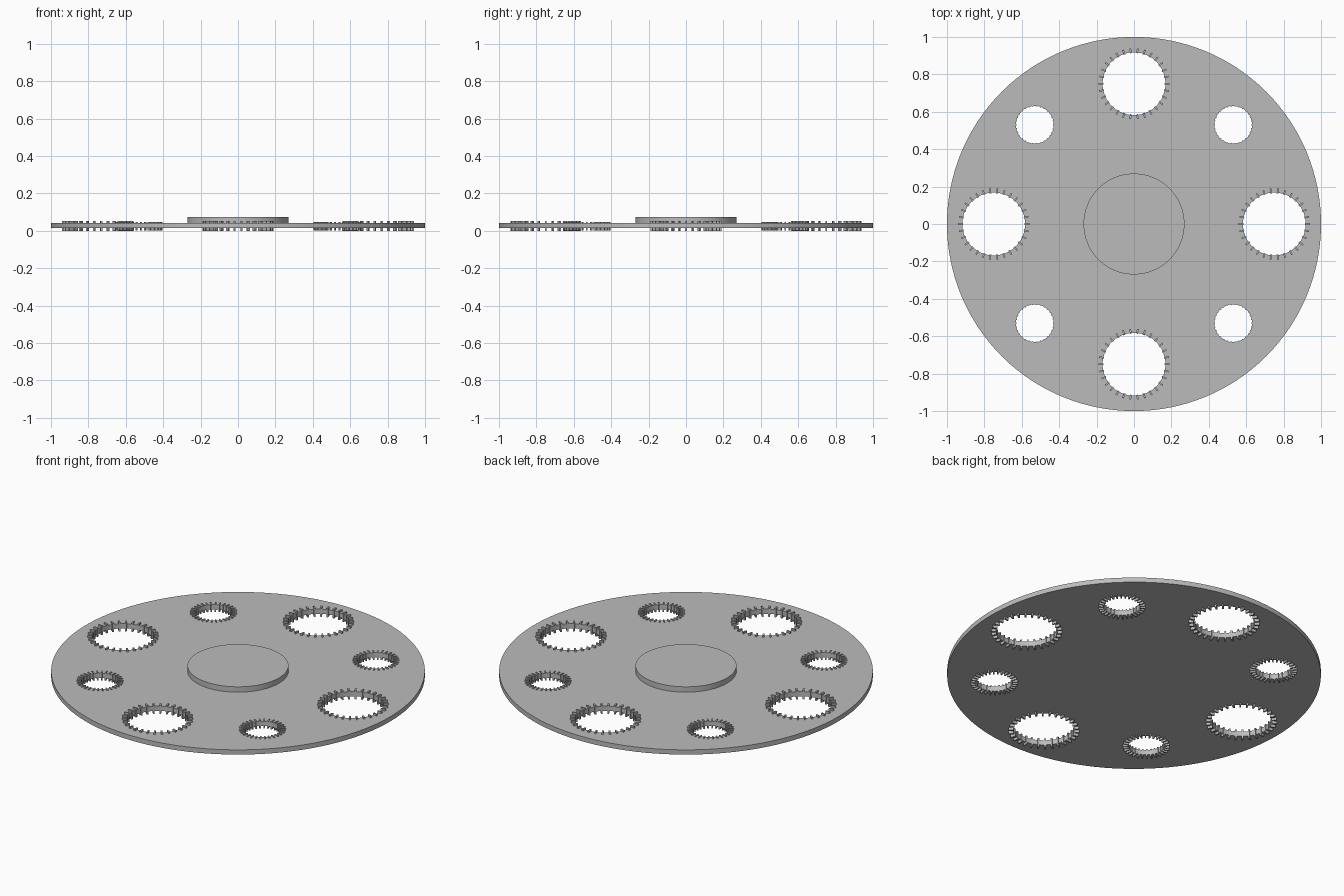
import bpy, bmesh
from math import sin, cos, pi, radians
from mathutils import Matrix, Vector

cube = bpy.data.objects.get("Cube")
if cube:
    bpy.data.objects.remove(cube, do_unlink=True)

grey = bpy.data.materials.new("plain grey")
grey.use_nodes = True
grey.diffuse_color = (0.5, 0.5, 0.5, 1)
grey.node_tree.nodes["Principled BSDF"].inputs["Base Color"].default_value = (0.5, 0.5, 0.5, 1)

PLATE_BOTTOM, PLATE_TOP, HUB_TOP = 0.015, 0.043, 0.075
RING = 0.75


def select(obj):
    bpy.ops.object.select_all(action='DESELECT')
    obj.select_set(True)
    bpy.context.view_layer.objects.active = obj


def link(name, data):
    obj = bpy.data.objects.new(name, data)
    bpy.context.collection.objects.link(obj)
    data.materials.append(grey)
    return obj


def round_plate(name, z0, z1, circles):
    """Flat plate from an outer circle and any hole circles: (x, y, radius, sides)."""
    curve = bpy.data.curves.new(name, 'CURVE')
    curve.dimensions = '2D'
    curve.fill_mode = 'BOTH'
    curve.extrude = (z1 - z0) / 2
    for x, y, r, n in circles:
        spline = curve.splines.new('POLY')
        spline.points.add(n - 1)
        for i, p in enumerate(spline.points):
            a = 2 * pi * i / n
            p.co = (x + r * cos(a), y + r * sin(a), 0, 1)
        spline.use_cyclic_u = True
    obj = link(name, curve)
    obj.location.z = (z0 + z1) / 2
    select(obj)
    bpy.ops.object.convert(target='MESH')
    obj = bpy.context.object
    bm = bmesh.new()
    bm.from_mesh(obj.data)
    bmesh.ops.remove_doubles(bm, verts=bm.verts, dist=1e-5)
    bmesh.ops.recalc_face_normals(bm, faces=bm.faces)
    bm.to_mesh(obj.data)
    bm.free()
    bpy.ops.object.shade_smooth_by_angle(angle=radians(30))
    return obj


def tooth_ring(name, x, y, r0, r1, z0, z1, width, count):
    """Ring of thin upright fins around a hole."""
    bm = bmesh.new()
    size = Matrix.Diagonal((r1 - r0, width, z1 - z0, 1))
    out = Matrix.Translation(((r0 + r1) / 2, 0, (z0 + z1) / 2))
    for i in range(count):
        turn = Matrix.Rotation(2 * pi * i / count, 4, 'Z')
        bmesh.ops.create_cube(bm, size=1, matrix=turn @ out @ size)
    mesh = bpy.data.meshes.new(name)
    bm.to_mesh(mesh)
    bm.free()
    link(name, mesh).location = (x, y, 0)


# Holes alternate large and small around the plate
holes = []
for k in range(8):
    a = k * pi / 4
    x, y = RING * cos(a), RING * sin(a)
    if k % 2 == 0:
        holes.append((x, y, 0.168, 64))
        tooth_ring(f"large_hole_teeth_{k // 2 + 1}", x, y,
                   0.164, 0.19, 0, 0.053, 0.009, 30)
    else:
        holes.append((x, y, 0.101, 64))
        tooth_ring(f"small_hole_teeth_{k // 2 + 1}", x, y,
                   0.098, 0.126, 0.002, 0.048, 0.007, 30)

# Main plate and raised centre hub
round_plate("plate", PLATE_BOTTOM, PLATE_TOP, [(0, 0, 1, 128)] + holes)
round_plate("hub", PLATE_TOP - 0.002, HUB_TOP, [(0, 0, 0.27, 96)])
